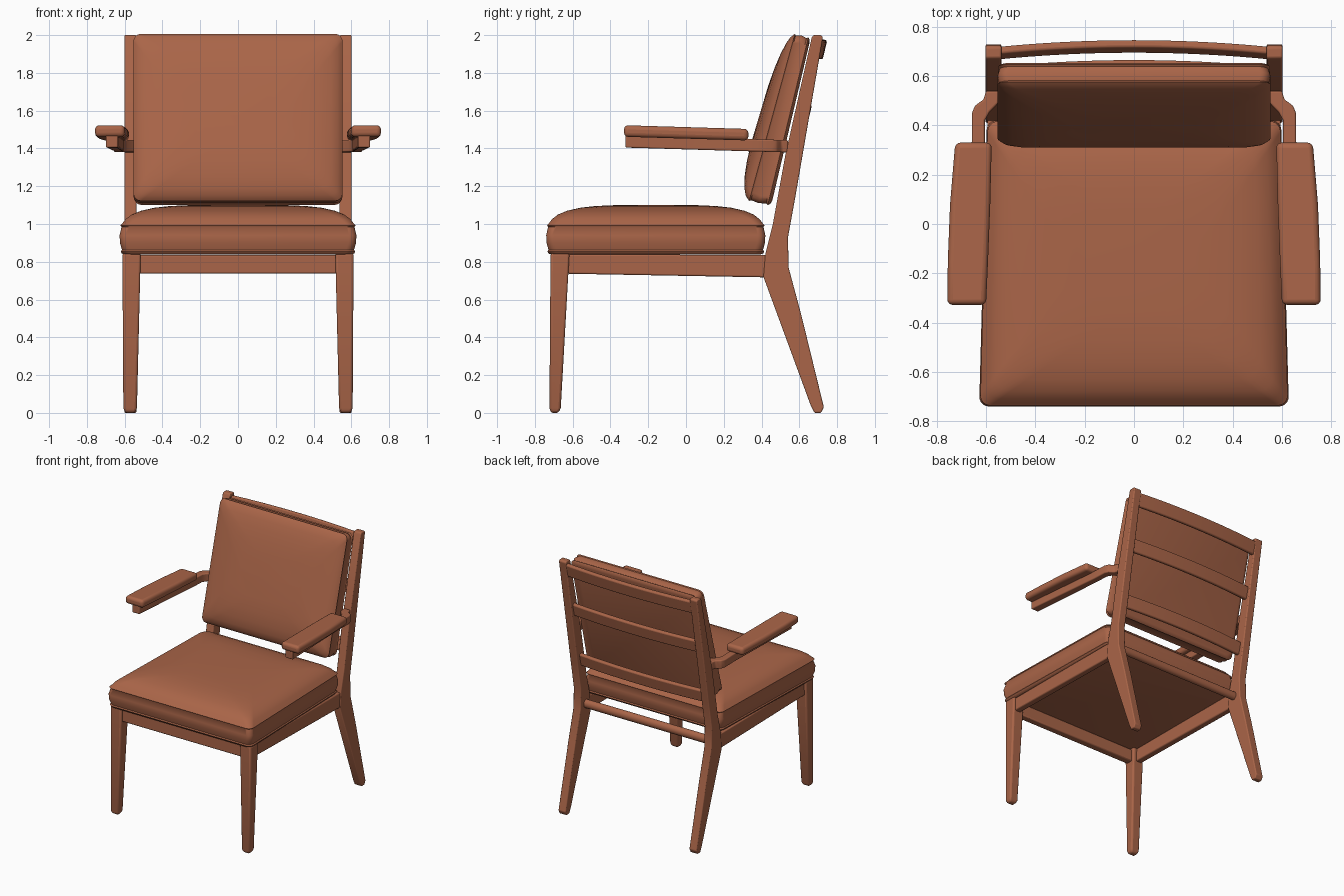
import bpy, bmesh, math
from mathutils import Vector

if "Cube" in bpy.data.objects:
    bpy.data.objects.remove(bpy.data.objects["Cube"])

brown = bpy.data.materials.new("warm brown")
brown.diffuse_color = (0.40, 0.13, 0.065, 1)
brown.use_nodes = True
brown.node_tree.nodes["Principled BSDF"].inputs["Base Color"].default_value = brown.diffuse_color


def loft(name, rings, bevel=0.0, segments=2, mirror=False, angle=35):
    """Skin a list of equal-length rings of 3D points and cap both ends."""
    bm = bmesh.new()
    vr = [[bm.verts.new(p) for p in r] for r in rings]
    n = len(rings[0])
    for a, b in zip(vr, vr[1:]):
        for i in range(n):
            j = (i + 1) % n
            bm.faces.new((a[i], a[j], b[j], b[i]))
    bm.faces.new(vr[0])
    bm.faces.new(vr[-1])
    bmesh.ops.recalc_face_normals(bm, faces=bm.faces)
    me = bpy.data.meshes.new(name)
    bm.to_mesh(me)
    bm.free()
    me.materials.append(brown)
    me.shade_smooth()
    me.set_sharp_from_angle(angle=math.radians(angle))
    ob = bpy.data.objects.new(name, me)
    bpy.context.collection.objects.link(ob)
    if bevel:
        m = ob.modifiers.new("bevel", 'BEVEL')
        m.width, m.segments, m.limit_method = bevel, segments, 'ANGLE'
    if mirror:
        m = ob.modifiers.new("mirror", 'MIRROR')
        m.use_axis[0] = True
    return ob


def rounded_rect(hx, hy, r, inset, steps=6):
    """Rounded rectangle outline around the origin, shrunk by inset."""
    hx, hy, r = hx - inset, hy - inset, max(r + inset * 0.4, 0.01)
    pts = []
    for k, (sx, sy) in enumerate(((1, 1), (-1, 1), (-1, -1), (1, -1))):
        for s in range(steps + 1):
            a = math.pi / 2 * (k + s / steps)
            pts.append((sx * (hx - r) + r * math.cos(a), sy * (hy - r) + r * math.sin(a)))
    return pts


# Seat cushion: stacked outlines with a piping bump, domed on top
seat_profile = [(0.838, 0.03), (0.843, 0.012), (0.855, 0.006), (0.863, 0.012), (0.90, 0.002),
                (0.94, 0.0), (0.985, 0.01), (0.993, 0.004), (1.001, 0.012), (1.025, 0.03),
                (1.05, 0.062), (1.07, 0.11), (1.086, 0.18), (1.095, 0.26), (1.10, 0.37)]
rings = []
for z, inset in seat_profile:
    rings.append([(x * (1 - 0.05 * (y + 0.58) / 1.16), y - 0.16, z)
                  for x, y in rounded_rect(0.628, 0.58, 0.04, inset)])
loft("seat_cushion", rings, angle=50)

# Back cushion: the same idea in a leaning frame, thinner towards the top
up = Vector((0, 0.21, 0.89)).normalized()
front = Vector((0, -up.z, up.y))
base = Vector((0, 0.45, 1.095))
back_profile = [(0.03, 0.0), (0.01, 0.006), (0.002, 0.016), (0.008, 0.026), (0.0, 0.06),
                (0.006, 0.10), (0.0, 0.108), (0.008, 0.117), (0.025, 0.132), (0.06, 0.147),
                (0.12, 0.162), (0.2, 0.173), (0.3, 0.179)]
rings = []
for inset, w in back_profile:
    ring = []
    for x, v in rounded_rect(0.553, 0.458, 0.04, inset):
        v += 0.458
        ring.append(base + Vector((x, 0, 0)) + up * v + front * (w * (1.1 - 0.33 * v)))
    rings.append(ring)
loft("back_cushion", rings, angle=50)


# Front legs, tapering to the foot
def rect(x0, x1, y0, y1, z):
    return [(x0, y0, z), (x1, y0, z), (x1, y1, z), (x0, y1, z)]


loft("front_leg", [rect(0.545, 0.597, -0.715, -0.675, 0),
                   rect(0.535, 0.607, -0.723, -0.663, 0.025),
                   rect(0.515, 0.612, -0.717, -0.617, 0.845)], 0.012, 3, True)

# Back legs running up into the back posts
post = [(0.68, 0), (0.715, 0), (0.73, 0.03), (0.61, 0.52), (0.543, 0.77), (0.54, 0.93), (0.58, 1.15),
        (0.725, 1.99), (0.715, 2.0), (0.675, 2.0), (0.665, 1.985), (0.525, 1.36),
        (0.46, 1.0), (0.42, 0.84), (0.41, 0.72), (0.66, 0.04)]
loft("back_leg", [[(x, y, z) for y, z in post] for x in (0.538, 0.602)], 0.01, 3, True)

# Seat frame rails
loft("side_rail", [[(x, -0.64, 0.737), (x, 0.45, 0.717), (x, 0.45, 0.835), (x, -0.64, 0.84)]
                   for x in (0.545, 0.595)], 0.008, 2, True)
loft("front_rail", [rect(-0.53, 0.53, -0.70, -0.645, z) for z in (0.737, 0.835)], 0.008)
loft("back_rail", [[(x, 0.475 + 0.028 * math.cos(a), 0.79 + 0.033 * math.sin(a))
                    for a in [math.tau * k / 16 for k in range(16)]]
                   for x in (-0.55, 0.55)], angle=50)

# Back slats, bowed backwards between the posts
for name, y, z, h in (("top_slat", 0.692, 1.925, 0.052), ("middle_slat", 0.612, 1.585, 0.05),
                      ("lower_slat", 0.528, 1.16, 0.05)):
    rings = []
    for k in range(17):
        x = -0.56 + 0.07 * k
        c = Vector((x, y + 0.028 * (1 - (x / 0.56) ** 2), z))
        rings.append([c + up * (a * h) + front * (b * 0.016)
                      for a, b in ((-1, -1), (1, -1), (1, 1), (-1, 1))])
    loft(name, rings, 0.01, 3)


# Armrests: a bent support bar below a wide rounded pad
def arm_prism(name, plan, low, high, bevel):
    loft(name, [[(x, y, z - 0.03 * y) for x, y in plan] for z in (low, high)], bevel, 4, True)


bar = [(0.635, -0.32), (0.70, -0.32), (0.658, 0.33), (0.657, 0.45), (0.645, 0.48),
       (0.61, 0.505), (0.60, 0.54), (0.545, 0.54), (0.55, 0.49), (0.585, 0.455),
       (0.605, 0.42), (0.605, 0.33)]
arm_prism("arm_support", bar, 1.395, 1.46, 0.008)
pad = [(0.60, -0.328), (0.757, -0.328), (0.755, -0.15), (0.746, 0.08), (0.725, 0.33),
       (0.577, 0.33), (0.583, 0.08), (0.592, -0.15)]
arm_prism("arm_pad", pad, 1.452, 1.513, 0.022)
